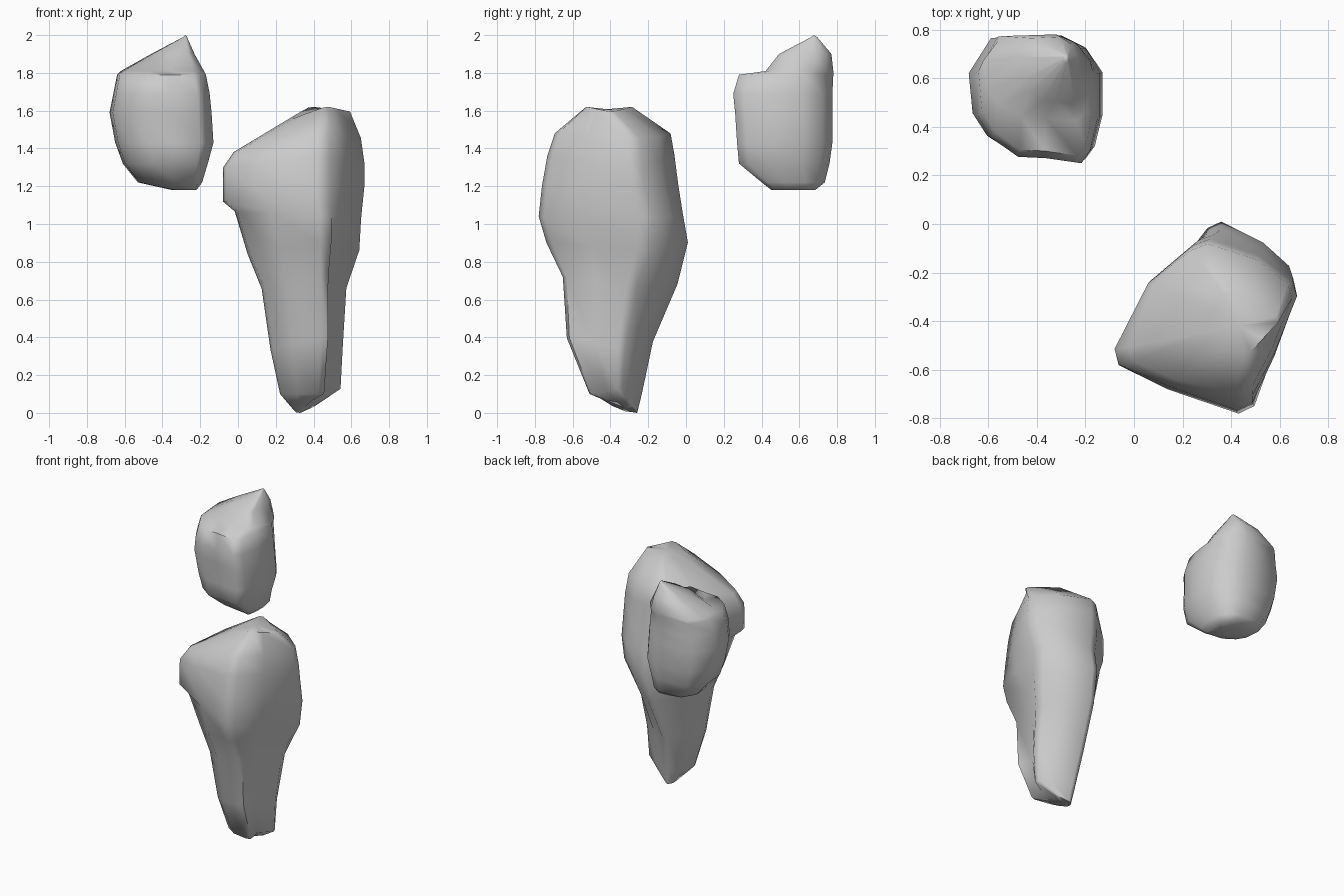
import bpy, math
from mathutils import Vector

if "Cube" in bpy.data.objects:
    bpy.data.objects.remove(bpy.data.objects["Cube"])


def loft(name, rings, lo, hi):
    """Skin stacked rings, fan the ends, fit to the bounds lo..hi."""
    n = len(rings[0])
    verts = [Vector(p) for r in rings for p in r]
    faces = []
    for k in range(len(rings) - 1):
        for i in range(n):
            j = (i + 1) % n
            faces.append((k * n + i, k * n + j, (k + 1) * n + j, (k + 1) * n + i))
    for k, lift in ((0, 0.0), (len(rings) - 1, 0.01)):
        c = sum((Vector(p) for p in rings[k]), Vector()) / n
        verts.append(c + Vector((0, 0, lift)))
        for i in range(n):
            a, b = k * n + i, k * n + (i + 1) % n
            faces.append((len(verts) - 1, b, a) if k == 0 else (len(verts) - 1, a, b))
    for ax in range(3):
        a, b = min(v[ax] for v in verts), max(v[ax] for v in verts)
        for v in verts:
            v[ax] = lo[ax] + (v[ax] - a) / (b - a) * (hi[ax] - lo[ax])
    me = bpy.data.meshes.new(name)
    me.from_pydata(verts, [], faces)
    ob = bpy.data.objects.new(name, me)
    bpy.context.collection.objects.link(ob)
    bpy.ops.object.select_all(action='DESELECT')
    bpy.context.view_layer.objects.active = ob
    ob.select_set(True)
    bpy.ops.object.mode_set(mode='EDIT')
    bpy.ops.mesh.select_all(action='SELECT')
    bpy.ops.mesh.normals_make_consistent(inside=False)
    bpy.ops.object.mode_set(mode='OBJECT')
    bpy.ops.object.shade_smooth_by_angle(angle=math.radians(65))
    return ob


def block_ring(corners, bulges):
    """Four corners to a ring with narrow chamfers and bulged sides."""
    pts = [Vector(c) for c in corners]
    ring = []
    for i, p in enumerate(pts):
        q, prev = pts[(i + 1) % 4], pts[i - 1]
        d = q - p
        out = Vector((-d.y, d.x, 0)).normalized()      # corners run clockwise
        ring += [p.lerp(prev, 0.09), p.lerp(q, 0.09), p.lerp(q, 0.55) + out * bulges[i]]
    return ring


# Tall tapering boulder: west, north, east, south corners of each level
levels = [
    ((.30, -.33, .01), (.33, -.26, 0), (.41, -.30, .04), (.39, -.43, .07)),
    ((.22, -.43, .10), (.32, -.23, .1), (.54, -.35, .13), (.44, -.51, .10)),
    ((.17, -.48, .33), (.29, -.17, .38), (.55, -.34, .34), (.46, -.63, .40)),
    ((.12, -.50, .65), (.31, -.04, .68), (.57, -.29, .65), (.46, -.65, .72)),
    ((.04, -.50, .83), (.33, .01, .90), (.64, -.22, .85), (.47, -.74, .90)),
    ((-.03, -.53, 1.06), (.33, -.02, 1.05), (.65, -.20, 1.02), (.47, -.78, 1.03)),
    ((-.09, -.55, 1.10), (.30, -.04, 1.20), (.67, -.25, 1.20), (.46, -.76, 1.20)),
    ((-.09, -.55, 1.28), (.28, -.06, 1.36), (.67, -.26, 1.30), (.46, -.73, 1.36)),
    ((-.03, -.54, 1.36), (.27, -.08, 1.47), (.65, -.27, 1.44), (.46, -.69, 1.48)),
    ((.28, -.46, 1.54), (.38, -.28, 1.61), (.59, -.39, 1.58), (.46, -.53, 1.61)),
]
# outward bulge of the four sides: lower, middle, upper levels
low, mid, high = (.01, .0, -.05, .02), (.03, .02, -.05, .03), (.05, .03, .01, .02)
bulges = [low] * 3 + [mid] * 2 + [high] * 4 + [low[:2] + (0, .01)]
loft("tall_boulder", [block_ring(c, b) for c, b in zip(levels, bulges)],
     (-.08, -.78, 0), (.67, .01, 1.62))

# Small peaked boulder: one outline fitted to a box per level (z, x0, x1, y0, y1)
outline = [(0, .7), (.17, .98), (.68, 1), (.87, .9), (1, .7), (1, .35),
           (.94, .1), (.87, 0), (.58, .04), (.36, .05), (.14, .2), (.03, .38)]
boxes = [
    (1.18, -.35, -.22, .45, .68), (1.22, -.53, -.19, .40, .73),
    (1.32, -.61, -.16, .28, .755), (1.43, -.65, -.13, .27, .77),
    (1.59, -.68, -.14, .26, .77), (1.69, -.66, -.15, .25, .77),
    (1.79, -.64, -.17, .28, .775), (1.81, -.62, -.18, .42, .775),
    (1.90, -.46, -.23, .49, .765), (1.99, -.29, -.27, .66, .69),
]
loft("peaked_boulder",
     [[(x0 + u * (x1 - x0), y0 + v * (y1 - y0), z) for u, v in outline]
      for z, x0, x1, y0, y1 in boxes],
     (-.68, .25, 1.18), (-.13, .78, 2.0))
